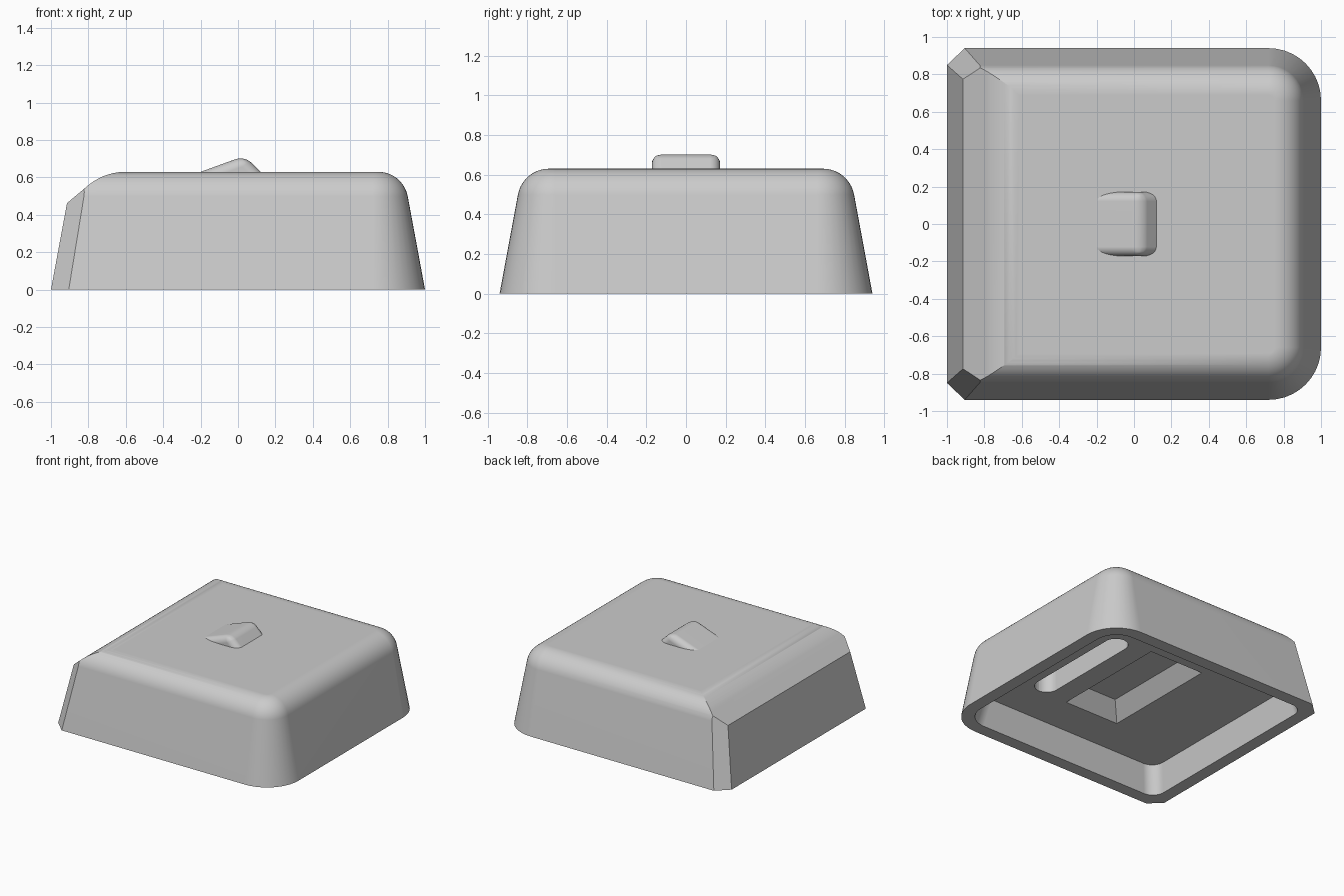
import bpy, bmesh
from math import sin, cos, radians, pi
from mathutils import Vector

if "Cube" in bpy.data.objects:
    bpy.data.objects.remove(bpy.data.objects["Cube"])

grey = bpy.data.materials.new("plain grey")
grey.use_nodes = True
GREY = (0.6, 0.6, 0.6, 1)
grey.diffuse_color = GREY
grey.node_tree.nodes["Principled BSDF"].inputs["Base Color"].default_value = GREY


def make(name, bm):
    bmesh.ops.recalc_face_normals(bm, faces=bm.faces)
    mesh = bpy.data.meshes.new(name)
    bm.to_mesh(mesh)
    bm.free()
    mesh.materials.append(grey)
    ob = bpy.data.objects.new(name, mesh)
    bpy.context.collection.objects.link(ob)
    return ob


def ring(x0, x1, y, r_left, r_right, steps=10):
    """Rounded rectangle outline, counter-clockwise from the right front corner."""
    pts = []
    for cx, cy, r, start in ((x1 - r_right, r_right - y, r_right, -90),
                             (x1 - r_right, y - r_right, r_right, 0),
                             (x0 + r_left, y - r_left, r_left, 90),
                             (x0 + r_left, r_left - y, r_left, 180)):
        n = steps if r else 0
        for i in range(n + 1):
            a = radians(start + 90 * i / max(n, 1))
            pts.append((cx + r * cos(a), cy + r * sin(a)))
    return pts


def loft(levels):
    """Closed solid through outlines given as (points, z)."""
    bm = bmesh.new()
    rows = [[bm.verts.new((x, y, z)) for x, y in pts] for pts, z in levels]
    for lo, hi in zip(rows, rows[1:]):
        for i in range(len(lo)):
            j = (i + 1) % len(lo)
            bm.faces.new((lo[i], lo[j], hi[j], hi[i]))
    bm.faces.new(rows[0][::-1])
    bm.faces.new(rows[-1])
    return bm


def slice_off(bm, point, normal):
    geom = bm.verts[:] + bm.edges[:] + bm.faces[:]
    bmesh.ops.bisect_plane(bm, geom=geom, dist=1e-5, plane_co=point,
                           plane_no=normal, clear_outer=True)
    bmesh.ops.holes_fill(bm, edges=[e for e in bm.edges if e.is_boundary], sides=0)


def carve(target, cutter):
    cutter.hide_render = True
    mod = target.modifiers.new("carve", 'BOOLEAN')
    mod.operation = 'DIFFERENCE'
    mod.solver = 'EXACT'
    mod.object = cutter
    bpy.context.view_layer.objects.active = target
    bpy.ops.object.modifier_apply(modifier=mod.name)
    bpy.data.objects.remove(cutter)


def smooth(ob):
    bpy.ops.object.select_all(action='DESELECT')
    ob.select_set(True)
    bpy.context.view_layer.objects.active = ob
    bpy.ops.object.shade_smooth_by_angle(angle=radians(25))
    mod = ob.modifiers.new("flat faces", 'WEIGHTED_NORMAL')
    mod.keep_sharp = True


# Body: drafted walls with a rounded top edge
HEIGHT, DRAFT, FILLET = 0.63, radians(10.5), 0.16
slope = sin(DRAFT) / cos(DRAFT)
run = FILLET * sin(pi / 4 - DRAFT / 2) / cos(pi / 4 - DRAFT / 2)
inset_top = HEIGHT * slope + run
profile = [(0, 0)]
for i in range(11):
    a = DRAFT + (pi / 2 - DRAFT) * i / 10
    profile.append((inset_top - FILLET * (1 - 0) + FILLET * (1 - cos(a)),
                    HEIGHT - FILLET + FILLET * sin(a)))
bm = loft([(ring(-1.3, 1 - d, 0.94 - d, 0, 0.28 - d), z) for d, z in profile])

# Left end: straight drafted wall, rolled-over top and two cut corners
slice_off(bm, (-1, 0, 0), (-cos(DRAFT), 0, sin(DRAFT)))
roll = 0.315
for deg in range(5, 44, 5):
    n = Vector((-sin(radians(deg)), 0, cos(radians(deg))))
    slice_off(bm, Vector((-0.6, 0, HEIGHT - roll)) + n * roll, n)
for s in (-1, 1):
    a, b, c = (Vector(p) for p in ((-1, 0.85 * s, 0), (-0.905, 0.94 * s, 0),
                                   (-0.815, 0.84 * s, 0.545)))
    n = (b - a).cross(c - a).normalized()
    slice_off(bm, a, -n if n.x > 0 else n)
body = make("body", bm)

# Hollow underside
CEILING = 0.22


def hollow(z):
    d = z * slope
    return ring(d - 0.9, 0.9 - d, 0.84 - d, 0.1, 0.18), z


carve(body, make("hollow_cutter", loft([hollow(-0.1), hollow(CEILING)])))

# Tapered pocket and long slot in the ceiling
pocket = [(ring(-0.24 + t, 0.24 - t, 0.48 - t, 0, 0), CEILING + z)
          for t, z in ((-0.05, -0.06), (0.1, 0.12))]
carve(body, make("pocket_cutter", loft(pocket)))
slot = ring(0.41, 0.59, 0.48, 0.0899, 0.0899, 8)
carve(body, make("slot_cutter", loft([(slot, CEILING - 0.05), (slot, 0.5)])))
smooth(body)

# Raised wedge-shaped catch on top
bm = bmesh.new()
outline = [(-0.42, 0.55), (0.2, 0.55), (0.035, 0.715)]
sides = [[bm.verts.new((x, y, z)) for x, z in outline] for y in (-0.172, 0.172)]
bm.faces.new(sides[0])
bm.faces.new(sides[1][::-1])
for i in range(3):
    j = (i + 1) % 3
    bm.faces.new((sides[0][j], sides[0][i], sides[1][i], sides[1][j]))
bmesh.ops.bevel(bm, geom=[e for e in bm.edges if max(v.co.z for v in e.verts) > 0.6],
                offset=0.05, segments=6, profile=0.5, affect='EDGES')
smooth(make("top_catch", bm))
